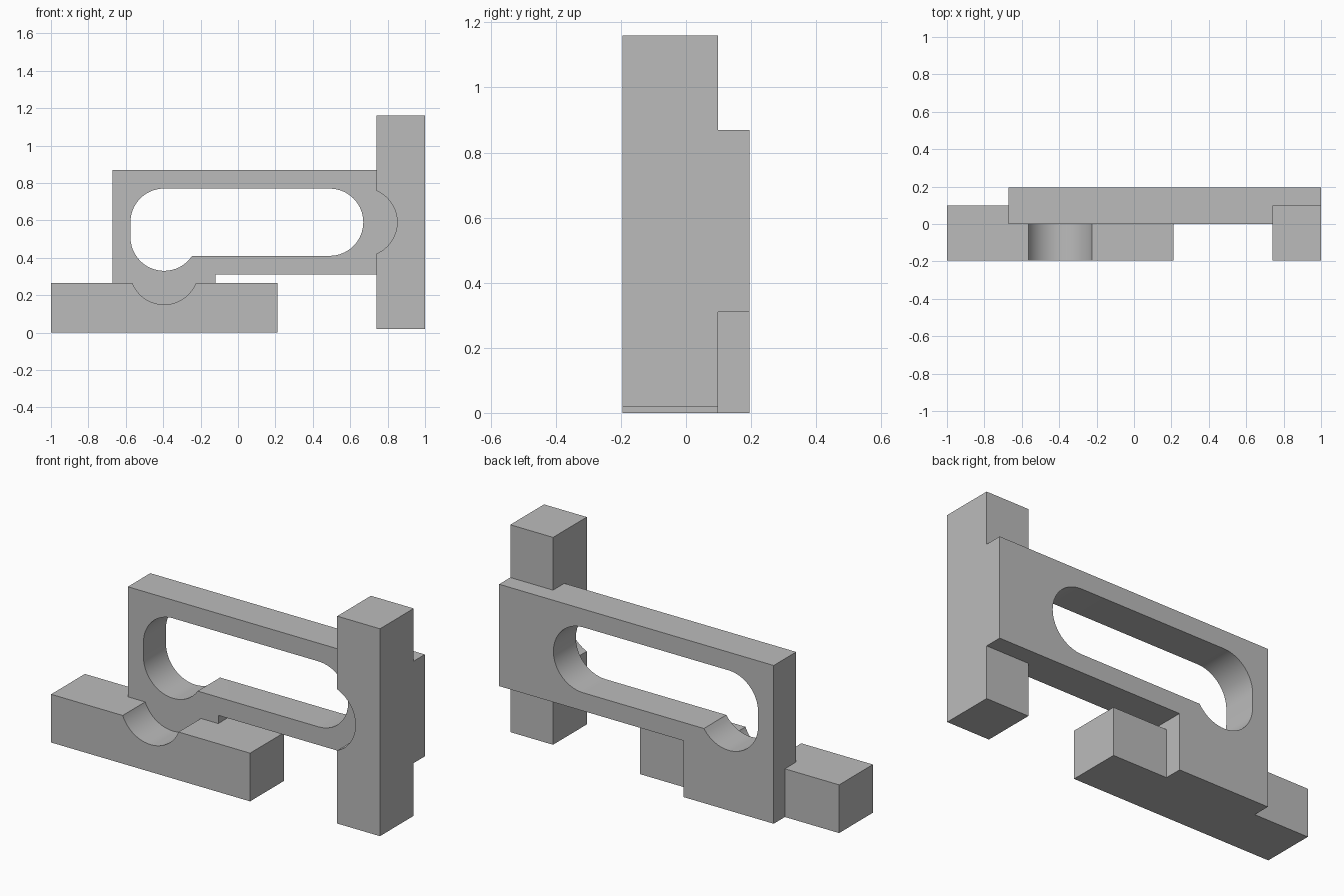
import bpy, bmesh
from math import sin, cos, radians

cube = bpy.data.objects.get("Cube")
if cube:
    bpy.data.objects.remove(cube)

grey = bpy.data.materials.new("plain grey")
grey.use_nodes = True
colour = (0.5, 0.5, 0.5, 1)
grey.diffuse_color = colour
grey.node_tree.nodes["Principled BSDF"].inputs["Base Color"].default_value = colour

DEPTH = 0.195
R = 0.18


def arc(cx, cz, r, start, end, steps=20):
    angles = [radians(start + (end - start) * i / steps) for i in range(steps + 1)]
    return [(cx + r * cos(a), cz + r * sin(a)) for a in angles]


def rect(x0, x1, z0, z1):
    return [(x0, z0), (x1, z0), (x1, z1), (x0, z1)]


def extrude(name, outline, y0, y1):
    """Extrude an x-z outline from y0 to y1."""
    bm = bmesh.new()
    face = bm.faces.new([bm.verts.new((x, y0, z)) for x, z in outline])
    new = bmesh.ops.extrude_face_region(bm, geom=[face])["geom"]
    verts = [v for v in new if isinstance(v, bmesh.types.BMVert)]
    bmesh.ops.translate(bm, verts=verts, vec=(0, y1 - y0, 0))
    bmesh.ops.recalc_face_normals(bm, faces=bm.faces)
    mesh = bpy.data.meshes.new(name)
    bm.to_mesh(mesh)
    bm.free()
    mesh.materials.append(grey)
    obj = bpy.data.objects.new(name, mesh)
    bpy.context.collection.objects.link(obj)
    return obj


def combine(obj, other, operation):
    """Apply a boolean and discard the second object."""
    mod = obj.modifiers.new("joint", "BOOLEAN")
    mod.operation, mod.object, mod.solver = operation, other, "EXACT"
    with bpy.context.temp_override(object=obj, active_object=obj):
        bpy.ops.object.modifier_apply(modifier=mod.name)
    bpy.data.objects.remove(other)


# Slotted plate with a foot at its right end
plate = extrude("slotted_plate", [(-0.67, 0), (-0.12, 0), (-0.12, 0.31),
                                  (1, 0.31), (1, 0.87), (-0.67, 0.87)], 0, DEPTH)
slot = (arc(0.49, 0.59, R, -90, 90) + arc(-0.395, 0.59, R, 90, 180)
        + arc(-0.395, 0.51, R, 180, 326.25))
combine(plate, extrude("slot_cutter", slot, -0.1, 0.3), "DIFFERENCE")

# Base bar and upright post, each with a round notch in front of the plate
bars = [("base_bar", rect(-1, 0.21, 0, 0.265), (-0.395, 0.333)),
        ("upright_post", rect(0.74, 1, 0.02, 1.16), (0.668, 0.59))]
for name, outline, (cx, cz) in bars:
    bar = extrude(name, outline, -DEPTH, 0.098)
    notch = extrude("notch_cutter", arc(cx, cz, 0.183, 0, 354, 59), -0.3, 0.05)
    combine(bar, notch, "DIFFERENCE")
    combine(plate, bar, "UNION")

# Smooth the rounded walls, keep the edges sharp
bpy.ops.object.select_all(action="DESELECT")
plate.select_set(True)
bpy.context.view_layer.objects.active = plate
bpy.ops.object.shade_smooth_by_angle(angle=radians(25))
